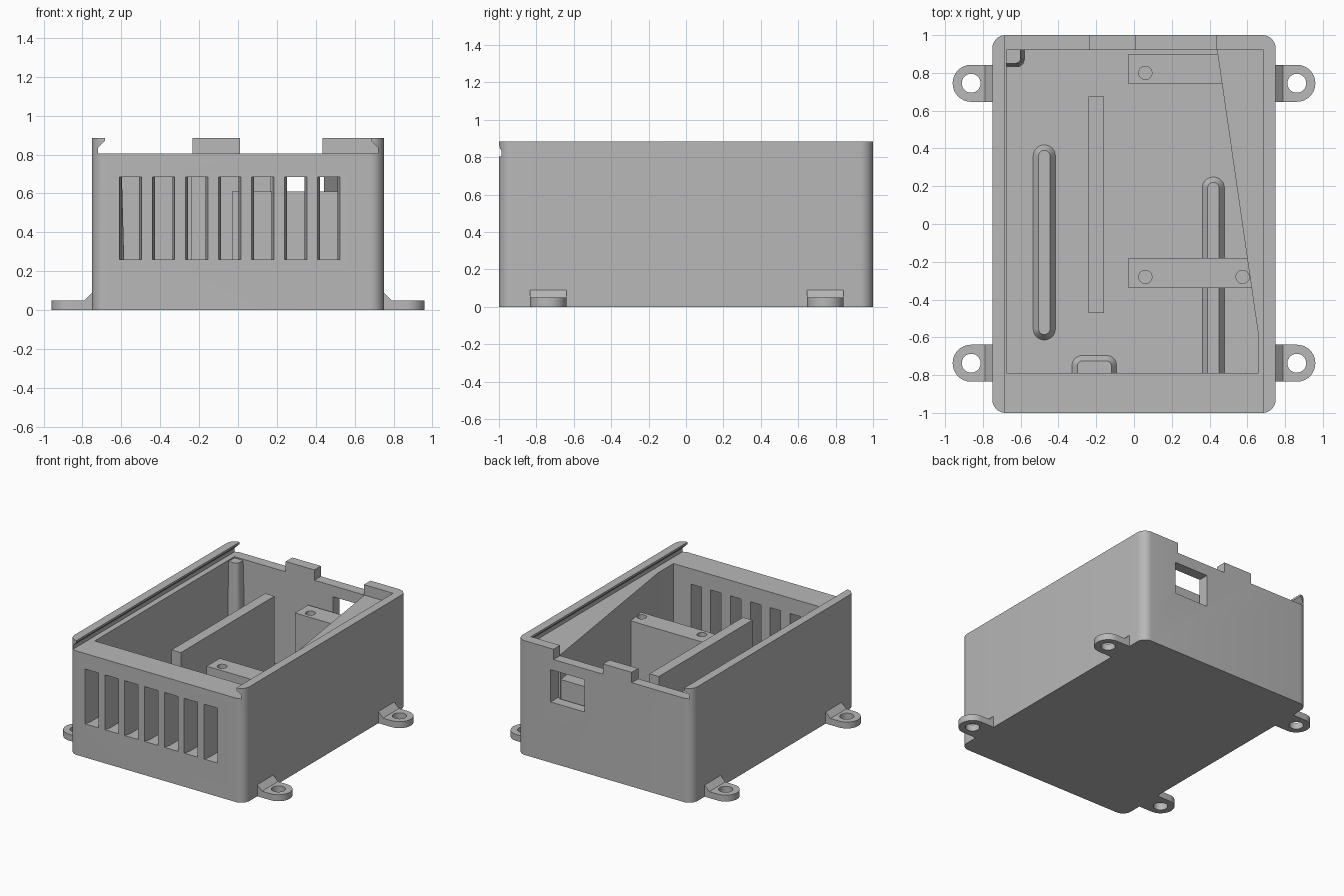
import bpy, bmesh, math
from mathutils import Vector

cube = bpy.data.objects.get("Cube")
if cube:
    bpy.data.objects.remove(cube)

grey = bpy.data.materials.new("plain grey")
grey.use_nodes = True
COLOUR = (0.48, 0.48, 0.48, 1)
grey.diffuse_color = COLOUR
grey.node_tree.nodes["Principled BSDF"].inputs["Base Color"].default_value = COLOUR


def finish(name, bm):
    bmesh.ops.recalc_face_normals(bm, faces=bm.faces[:])
    mesh = bpy.data.meshes.new(name)
    bm.to_mesh(mesh)
    bm.free()
    mesh.materials.append(grey)
    obj = bpy.data.objects.new(name, mesh)
    bpy.context.collection.objects.link(obj)
    return obj


def prism(name, pts, lo, hi, axis="z", top=None):
    """Loft an outline from lo to hi along an axis; top is an optional end outline."""
    place = {"z": lambda a, b, t: (a, b, t), "y": lambda a, b, t: (a, t, b)}[axis]
    bm = bmesh.new()
    low = [bm.verts.new(place(a, b, lo)) for a, b in pts]
    high = [bm.verts.new(place(a, b, hi)) for a, b in (top or pts)]
    bm.faces.new(low)
    bm.faces.new(high)
    n = len(low)
    for i in range(n):
        j = (i + 1) % n
        bm.faces.new((low[i], low[j], high[j], high[i]))
    return finish(name, bm)


def rect(x0, x1, y0, y1):
    return [(x0, y0), (x1, y0), (x1, y1), (x0, y1)]


def rounded(x0, x1, y0, y1, radii, steps=8):
    """Rectangle with a radius per corner, anticlockwise from the lower left."""
    pts = []
    corners = zip(rect(x0, x1, y0, y1), [(1, 1), (-1, 1), (-1, -1), (1, -1)], radii)
    for k, ((x, y), (sx, sy), r) in enumerate(corners):
        if r == 0:
            pts.append((x, y))
            continue
        for i in range(steps + 1):
            a = math.pi * (1 + k / 2 + i / steps / 2)
            pts.append((x + sx * r + r * math.cos(a), y + sy * r + r * math.sin(a)))
    return pts


def circle(x, y, r, n=32):
    return [(x + r * math.cos(math.tau * i / n), y + r * math.sin(math.tau * i / n))
            for i in range(n)]


def cut(obj, cutters):
    for c in cutters:
        m = obj.modifiers.new("cut", "BOOLEAN")
        m.operation, m.solver, m.object = "DIFFERENCE", "EXACT", c
    bpy.context.view_layer.update()
    result = obj.evaluated_get(bpy.context.evaluated_depsgraph_get())
    mesh = bpy.data.meshes.new_from_object(result)
    obj.modifiers.clear()
    obj.data = mesh
    for c in cutters:
        bpy.data.objects.remove(c)


def smooth(obj):
    bpy.ops.object.select_all(action="DESELECT")
    obj.select_set(True)
    bpy.context.view_layer.objects.active = obj
    bpy.ops.object.shade_smooth_by_angle(angle=math.radians(30))


RIM, TOP, FLOOR = 0.805, 0.885, 0.07

# Outer case with a cavity whose left wall slants in plan
case = prism("case", rounded(-0.75, 0.75, -1, 1, [0.07] * 4), 0, TOP)
cavity = [(-0.675, -0.79), (0.66, -0.79), (0.66, -0.6), (0.44, 0.92), (-0.675, 0.92)]
cutters = [prism("cavity_cutter", cavity, FLOOR, 0.85)]

# Sliding lid channel with overhanging side rails
right_edge = [(-0.685, 0.95), (-0.685, 0.87), (-0.72, 0.835), (-0.72, RIM)]
left_edge = [(-x, z) for x, z in reversed(right_edge)]
cutters.append(prism("lid_cutter", right_edge + left_edge, -1.1, 0.92, "y"))

# Notches in the back rim, leaving two tabs
cutters.append(prism("rim_notch_a", right_edge + [(-0.235, RIM), (-0.235, 0.95)], 0.9, 1.1, "y"))
cutters.append(prism("rim_notch_b", rect(0.01, 0.435, RIM, 0.95), 0.9, 1.1, "y"))

# Front vents with eased outer edges
for i in range(7):
    x = -0.553 + 0.17 * i
    w, e = 0.045, 0.06
    plan = [(x - e, -1.01), (x + e, -1.01), (x + w, -0.95), (x + w, -0.7),
            (x - w, -0.7), (x - w, -0.95)]
    cutters.append(prism("vent_cutter", plan, 0.26, 0.685))

# Back connector window
cutters.append(prism("window_cutter", rect(0.17, 0.46, 0.47, 0.72), 0.905, 1.1, "y"))
cut(case, cutters)
smooth(case)

# Upright divider
prism("divider", rect(-0.24, -0.16, -0.47, 0.675), FLOOR - 0.02, 0.73)

# Support blocks with screw holes
for name, x1, y0, y1, holes in (
        ("front_support", (0.625, 0.6), -0.34, -0.18, (0.06, 0.575)),
        ("back_support", (0.475, 0.455), 0.74, 0.9, (0.06,))):
    plan = [(-0.03, y0), (x1[0], y0), (x1[1], y1), (-0.03, y1)]
    block = prism(name, plan, FLOOR - 0.02, 0.61)
    cut(block, [prism("hole_cutter", circle(x, (y0 + y1) / 2 - 0.02, 0.035), 0.4, 0.7)
                for x in holes])
    smooth(block)

# Low sloped ridges on the floor
E = 0.03


def ridge(name, x0, x1, y0, y1, radii, open_front):
    inner = [max(r - E, 0) for r in radii]
    base = rounded(x0, x1, y0, y1, radii)
    top = rounded(x0 + E, x1 - E, y0 if open_front else y0 + E, y1 - E, inner)
    smooth(prism(name, base, FLOOR - 0.002, FLOOR + 0.04, top=top))


ridge("long_ridge_right", -0.535, -0.415, -0.615, 0.42, [0.059] * 4, False)
ridge("long_ridge_left", 0.36, 0.48, -0.8, 0.25, [0, 0, 0.059, 0.059], True)
ridge("front_ridge", -0.33, -0.09, -0.8, -0.695, [0, 0, 0.055, 0.055], True)

# Tapered post in the back corner
smooth(prism("corner_post", rounded(-0.69, -0.58, 0.83, 0.93, [0, 0.04, 0, 0]),
             FLOOR - 0.02, RIM - 0.01,
             top=rounded(-0.69, -0.6, 0.85, 0.93, [0, 0.03, 0, 0])))

# Mounting ears with a small gusset against the wall
for side, word in ((1, "left"), (-1, "right")):
    for y, end in ((-0.737, "front"), (0.745, "back")):
        plan = rounded(0.72, 0.96, y - 0.098, y + 0.098, [0, 0.097, 0.097, 0])
        ear = prism(f"{end}_{word}_ear", [(side * a, b) for a, b in plan], 0, 0.05)
        cut(ear, [prism("ear_hole", circle(side * 0.862, y, 0.05), -0.1, 0.2)])
        smooth(ear)
        wedge = [(0.73, 0.03), (0.79, 0.03), (0.79, 0.05), (0.75, 0.09), (0.73, 0.09)]
        prism(f"{end}_{word}_gusset", [(side * a, b) for a, b in wedge],
              y - 0.098, y + 0.098, "y")
